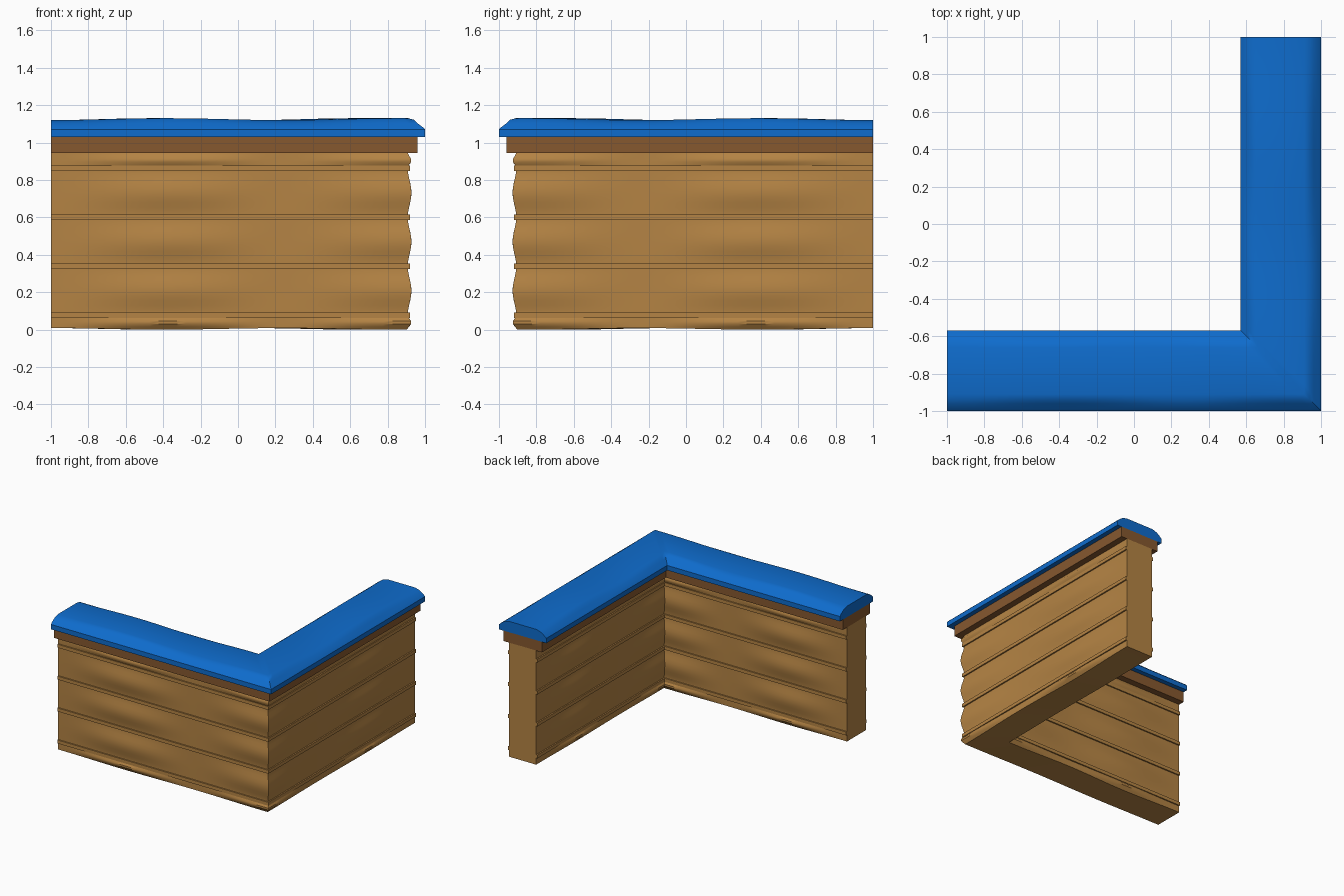
import bpy
import bmesh
import math

if "Cube" in bpy.data.objects:
    bpy.data.objects.remove(bpy.data.objects["Cube"])

AXIS = 0.785        # distance of the wall centre line from the middle
WALL = 0.1225       # half thickness of the wall
SEAMS = [0.076, 0.339, 0.601, 0.863]
STEPS = 40


def material(name, rgb):
    mat = bpy.data.materials.new(name)
    mat.use_nodes = True
    color = (*rgb, 1.0)
    mat.diffuse_color = color
    mat.node_tree.nodes["Principled BSDF"].inputs["Base Color"].default_value = color
    return mat


wood = material("light wood", (0.46, 0.23, 0.058))
dark_wood = material("dark wood", (0.24, 0.098, 0.028))
blue = material("blue", (0.0045, 0.15, 0.61))


def swell(t):
    """Waviness along a leg: zero at the free end, fullest near the corner."""
    return 0.5 - 0.5 * math.cos(2 * math.pi * t / 0.65)


def sweep(name, section, mat, steps=STEPS, end=1.0, angle=35):
    """Sweep section(wave) -> [(outward offset, z)] along a mitred L."""
    bm = bmesh.new()
    rings = []
    for i in range(2 * steps + 1):
        t = min(i, 2 * steps - i) / steps
        ring = []
        for out, z in section(swell(t)):
            x = -end + t * (AXIS + out + end)
            y = -AXIS - out
            ring.append(bm.verts.new((x, y, z) if i <= steps else (-y, -x, z)))
        rings.append(ring)
    for a, b in zip(rings, rings[1:]):
        for j in range(len(a)):
            k = (j + 1) % len(a)
            bm.faces.new((a[j], a[k], b[k], b[j]))
    bm.faces.new(rings[0])
    bm.faces.new(rings[-1])
    bmesh.ops.recalc_face_normals(bm, faces=bm.faces)
    mesh = bpy.data.meshes.new(name)
    bm.to_mesh(mesh)
    bm.free()
    mesh.materials.append(mat)
    obj = bpy.data.objects.new(name, mesh)
    bpy.context.collection.objects.link(obj)
    bpy.ops.object.select_all(action='DESELECT')
    obj.select_set(True)
    bpy.context.view_layer.objects.active = obj
    bpy.ops.object.shade_smooth_by_angle(angle=math.radians(angle))
    return obj


def mirrored(side):
    """Close a section from its outer side, listed bottom to top."""
    return side + [(-out, z) for out, z in reversed(side)]


def box(half, low, high):
    return lambda wave: mirrored([(half, low), (half, high)])


# Wall body: planks bulge between the seams
def wall_section(wave):
    side = [(WALL - 0.005 * wave, 0.008 * (1 - wave))]
    edges = [0.0] + SEAMS + [0.946]
    for low, high in zip(edges, edges[1:]):
        rows = 10 if high - low > 0.2 else 5
        for r in range(1, rows + 1):
            f = r / rows
            bulge = math.sin(math.pi * f) ** 2
            side.append((WALL + 0.02 * wave * bulge, low + f * (high - low)))
    return mirrored(side)


sweep("wall", wall_section, wood)

# Raised battens over the seams
for n, z in enumerate(SEAMS):
    sweep(f"batten_{n + 1}", box(0.134, z - 0.014, z + 0.014), wood, steps=1, end=0.999)

# Trim board under the cap
sweep("trim_board", box(0.176, 0.945, 1.031), dark_wood, steps=1)


# Padded cap with softened shoulders
def cap_section(wave):
    top = 1.12 + 0.01 * wave
    return mirrored([(0.215, 1.03), (0.215, 1.07), (0.202, 1.083),
                     (0.175, 1.103), (0.155, top - 0.008), (0.125, top)])


sweep("cap", cap_section, blue)
